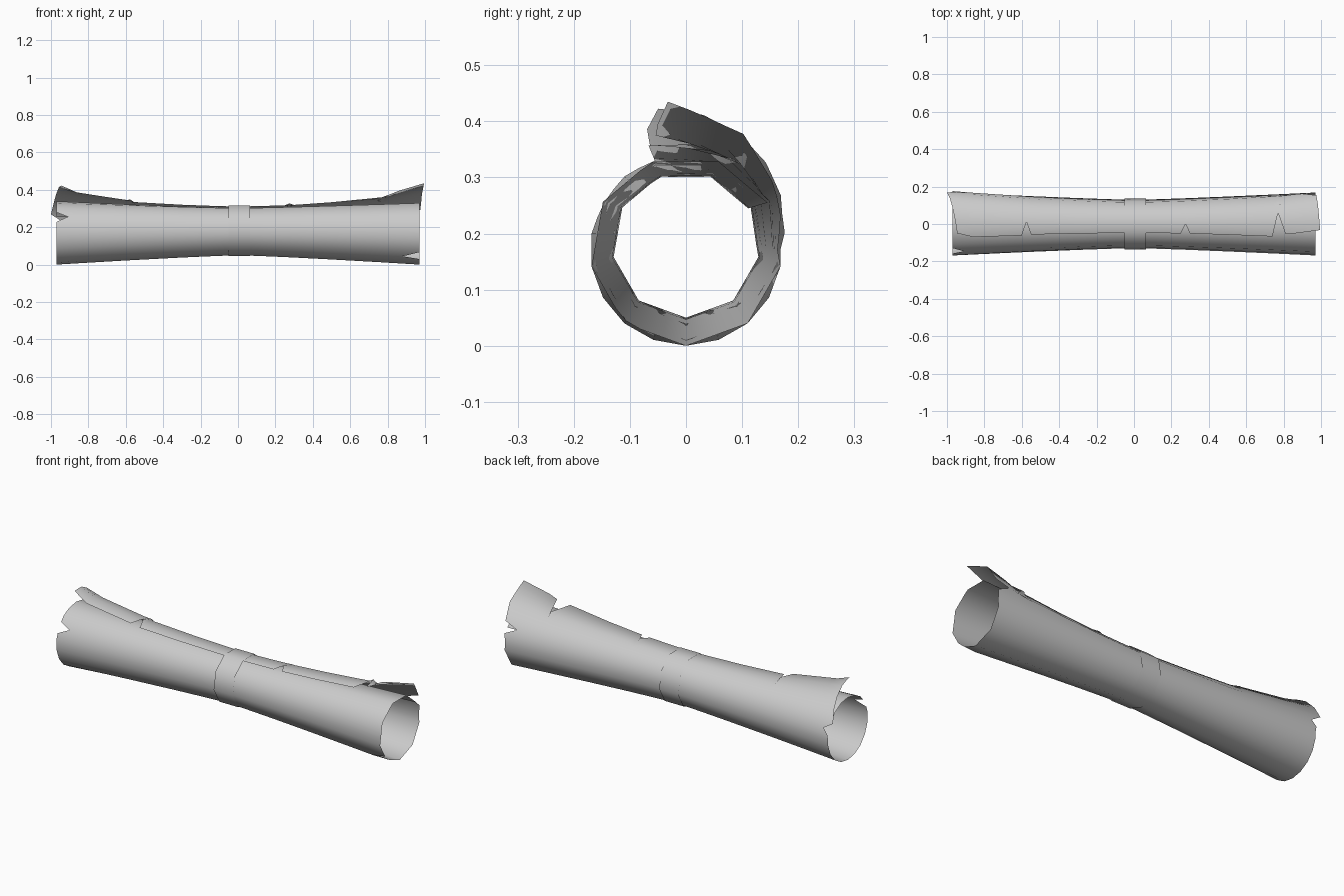
import bpy
from math import sin, cos, radians
from mathutils import Vector

if "Cube" in bpy.data.objects:
    bpy.data.objects.remove(bpy.data.objects["Cube"])

paper = bpy.data.materials.new("grey_paper")
paper.use_nodes = True
paper.diffuse_color = (0.6, 0.6, 0.6, 1)
paper.node_tree.nodes["Principled BSDF"].inputs["Base Color"].default_value = paper.diffuse_color

START, STEP, COLS = 30, 10, 45      # sheet angles, from the tucked edge to the loose edge
SEAM = 390                          # angle where the loose overlap begins


def interp(points, x):
    """Straight-line interpolation through (x, value) pairs."""
    if x <= points[0][0]:
        return points[0][1]
    for (x0, v0), (x1, v1) in zip(points, points[1:]):
        if x <= x1:
            return v0 + (v1 - v0) * (x - x0) / (x1 - x0)
    return points[-1][1]


def polygon(angle, side):
    """Unit polygon radius with one corner straight down."""
    return cos(radians(side / 2)) / cos(radians((angle - 270) % side - side / 2))


def flare(x):
    return min(abs(x) / 0.97, 1) ** 1.2


def axis_z(x):
    return 0.181 - 0.01 * flare(x)


def grid_object(name, rows, normals, closed=False):
    """Sheet mesh from rows of points, shaded with round normals."""
    n = len(rows[0])
    faces = []
    for i in range(len(rows) - 1):
        for j in range(n if closed else n - 1):
            a, b = i * n + j, i * n + (j + 1) % n
            faces.append((a, b, b + n, a + n))
    mesh = bpy.data.meshes.new(name)
    mesh.from_pydata([p for row in rows for p in row], [], faces)
    mesh.materials.append(paper)
    mesh.polygons.foreach_set("use_smooth", [True] * len(faces))
    mesh.update()
    mesh.normals_split_custom_set_from_vertices(normals)
    obj = bpy.data.objects.new(name, mesh)
    bpy.context.collection.objects.link(obj)
    return obj


# Height of the loose edge above the roll, and the angle it reaches (with small tears)
lift = [(-0.95, 0.088), (-0.87, 0.06), (-0.6, 0.026), (-0.54, 0.011), (-0.2, 0.007),
        (0.2, 0.007), (0.4, 0.011), (0.74, 0.035), (0.78, 0.035), (0.85, 0.06), (0.99, 0.095)]
reach = [(-0.96, 460), (-0.86, 468), (-0.6, 470), (-0.575, 446), (-0.55, 470), (0.25, 470),
         (0.275, 450), (0.3, 470), (0.74, 470), (0.77, 432), (0.81, 465), (0.99, 457)]
stations = [-0.97, -0.86, -0.73, -0.6, -0.575, -0.55, -0.3, -0.1, 0, 0.1, 0.25, 0.275, 0.3,
            0.5, 0.74, 0.77, 0.81, 0.86, 0.97]
# Torn tips in the two ends: angle -> x
left_tears = {150: -0.91, 380: -0.945}
right_tears = {230: 0.88, 390: 0.9}


def end_x(x, angle):
    """Ragged outline of the two open ends."""
    s = max(0, (angle - SEAM) / 80)
    if x == stations[0]:
        return left_tears.get(angle, -1 + 0.055 * s if angle >= SEAM else x)
    if x == stations[-1]:
        return right_tears.get(angle, 0.972 + 0.023 * s if angle > SEAM else x)
    return x


# Rolled sheet: nine-sided roll, tucked under at the back and loose on top
rows, normals = [], []
for station in stations:
    row = []
    for k in range(COLS):
        angle = START + STEP * k
        x = end_x(station, angle)
        blend = max(0, -x)
        shape = polygon(angle, 40) * (1 - blend) + polygon(angle, 20) * blend
        r = (0.131 + 0.04 * flare(x)) * shape
        if angle <= 110:
            r -= 0.003
        r += interp(lift, x) * max(0, (angle - 360) / 110)
        turn = angle
        if angle > SEAM:
            turn = SEAM + (angle - SEAM) * (interp(reach, x) - SEAM) / 80
        t = radians(turn)
        row.append((x, r * cos(t), axis_z(x) + r * sin(t)))
        normals.append(Vector((0, cos(t), sin(t))))
    rows.append(row)
grid_object("rolled_sheet", rows, normals)

# Band around the waist
band_rows, band_normals = [], []
for x in (-0.05, 0.065):
    ring = [radians(270 + 40 * k) for k in range(9)]
    band_rows.append([(x, 0.139 * cos(t), 0.184 + 0.139 * sin(t)) for t in ring])
    band_normals += [Vector((0, cos(t), sin(t))) for t in ring]
grid_object("waist_band", band_rows, band_normals, closed=True)
